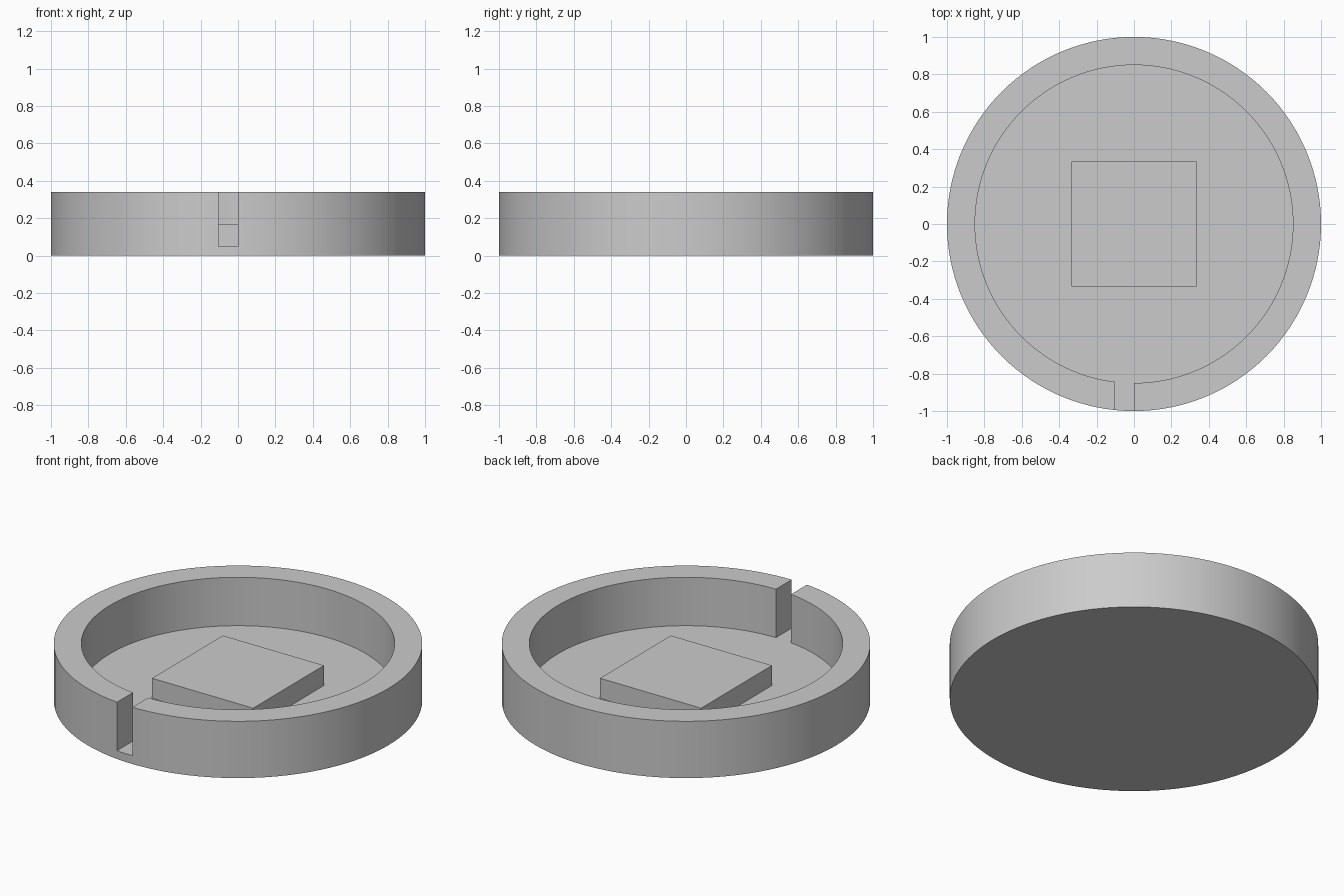
import bpy

if "Cube" in bpy.data.objects:
    bpy.data.objects.remove(bpy.data.objects["Cube"])

HEIGHT, FLOOR, BLOCK_TOP = 0.34, 0.05, 0.17
OUTER, INNER = 1.0, 0.85
SEGMENTS = 128

grey = bpy.data.materials.new("plain grey")
grey.use_nodes = True
grey.diffuse_color = (0.6, 0.6, 0.6, 1)
grey.node_tree.nodes["Principled BSDF"].inputs["Base Color"].default_value = grey.diffuse_color


def finish(name):
    obj = bpy.context.object
    obj.name = name
    obj.data.materials.append(grey)
    return obj


def disc(name, radius, z0, z1):
    bpy.ops.mesh.primitive_cylinder_add(vertices=SEGMENTS, radius=radius, depth=z1 - z0,
                                        location=(0, 0, (z0 + z1) / 2))
    return finish(name)


def box(name, low, high):
    bpy.ops.mesh.primitive_cube_add(size=1, location=[(a + b) / 2 for a, b in zip(low, high)])
    bpy.context.object.scale = [b - a for a, b in zip(low, high)]
    bpy.ops.object.transform_apply(location=False, rotation=False, scale=True)
    return finish(name)


def cut(target, cutter):
    mod = target.modifiers.new("cut", 'BOOLEAN')
    mod.operation = 'DIFFERENCE'
    mod.solver = 'EXACT'
    mod.object = cutter
    bpy.context.view_layer.objects.active = target
    bpy.ops.object.modifier_apply(modifier=mod.name)
    bpy.data.objects.remove(cutter)


# Round tray: solid disc with a cavity and a slot through the front wall
tray = disc("round_tray", OUTER, 0, HEIGHT)
cut(tray, disc("cavity_cutter", INNER, FLOOR, HEIGHT + 0.1))
cut(tray, box("slot_cutter", (-0.105, -1.1, FLOOR), (0, -0.7, HEIGHT + 0.1)))

bpy.ops.object.select_all(action='DESELECT')
tray.select_set(True)
bpy.context.view_layer.objects.active = tray
bpy.ops.object.shade_smooth_by_angle()

# Square block standing on the tray floor
box("centre_block", (-0.335, -0.335, FLOOR), (0.335, 0.335, BLOCK_TOP))
